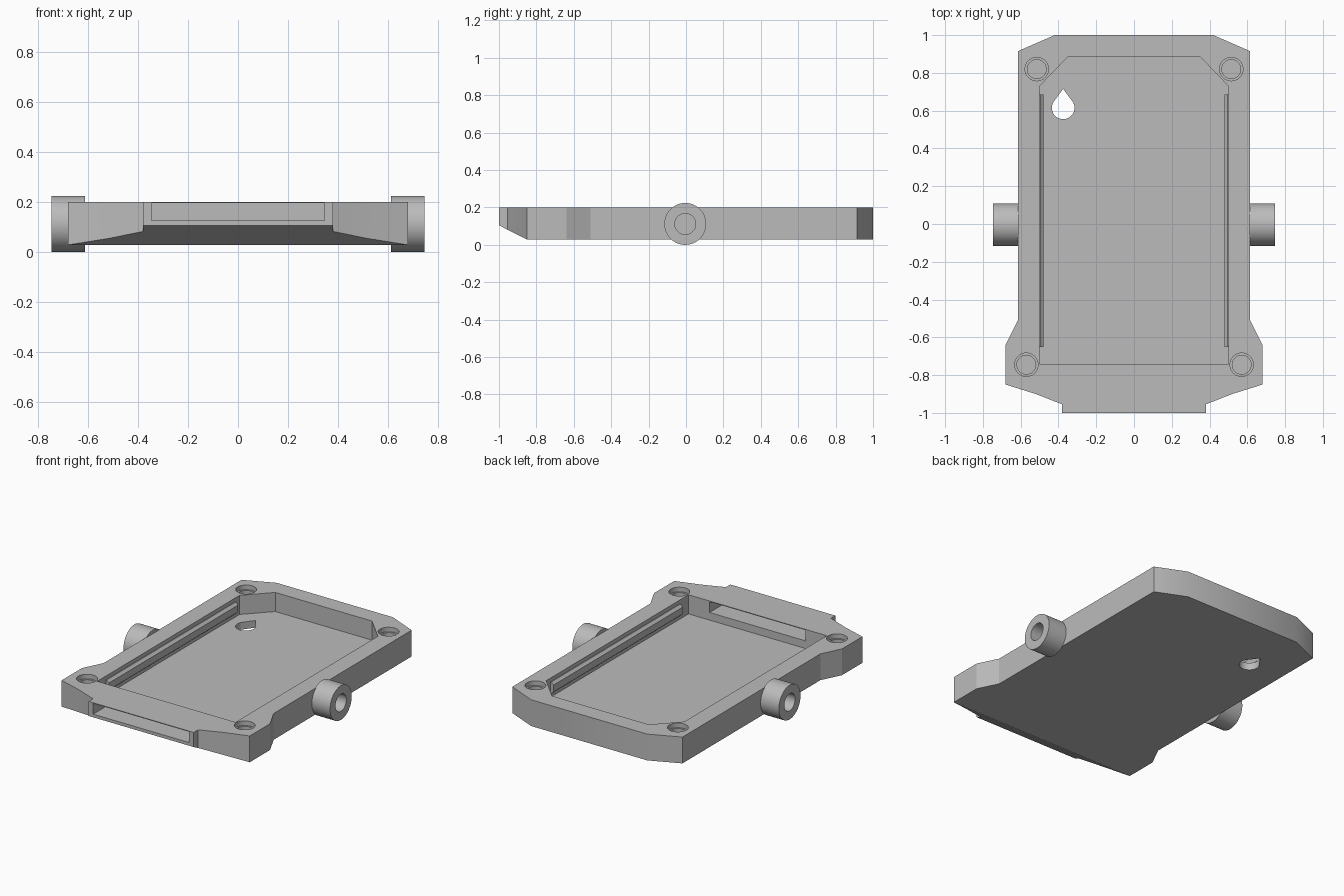
import bpy, bmesh, math
from mathutils import Matrix, Vector

if "Cube" in bpy.data.objects:
    bpy.data.objects.remove(bpy.data.objects["Cube"])

grey = bpy.data.materials.new("plain grey")
grey.diffuse_color = (0.5, 0.5, 0.5, 1)
grey.use_nodes = True
grey.node_tree.nodes["Principled BSDF"].inputs["Base Color"].default_value = grey.diffuse_color

BOTTOM, TOP, FLOOR = 0.028, 0.2, 0.075


def finish(name, bm):
    bmesh.ops.recalc_face_normals(bm, faces=bm.faces)
    mesh = bpy.data.meshes.new(name)
    bm.to_mesh(mesh)
    bm.free()
    mesh.materials.append(grey)
    ob = bpy.data.objects.new(name, mesh)
    bpy.context.collection.objects.link(ob)
    return ob


def prism(name, points, lo, hi, axis="Z"):
    """Extrude an outline: XY along z, YZ along x, or XZ along y."""
    place = {"Z": lambda a, b, c: (a, b, c),
             "X": lambda a, b, c: (c, a, b),
             "Y": lambda a, b, c: (a, c, b)}[axis]
    bm = bmesh.new()
    face = bm.faces.new([bm.verts.new(place(a, b, lo)) for a, b in points])
    ext = bmesh.ops.extrude_face_region(bm, geom=[face])
    verts = [v for v in ext["geom"] if isinstance(v, bmesh.types.BMVert)]
    bmesh.ops.translate(bm, verts=verts,
                        vec=Vector(place(0, 0, hi)) - Vector(place(0, 0, lo)))
    return finish(name, bm)


def circle(cx, cy, r, n=40):
    return [(cx + r * math.cos(2 * math.pi * i / n),
             cy + r * math.sin(2 * math.pi * i / n)) for i in range(n)]


def rect(x0, x1, y0, y1):
    return [(x0, y0), (x1, y0), (x1, y1), (x0, y1)]


def mirrored(half):
    return half + [(-x, y) for x, y in reversed(half)]


def activate(ob):
    bpy.ops.object.select_all(action="DESELECT")
    ob.select_set(True)
    bpy.context.view_layer.objects.active = ob


def cut(ob, cutter):
    mod = ob.modifiers.new("cut", "BOOLEAN")
    mod.operation = "DIFFERENCE"
    mod.solver = "EXACT"
    mod.object = cutter
    activate(ob)
    bpy.ops.object.modifier_apply(modifier=mod.name)
    bpy.data.objects.remove(cutter)


def smooth(ob):
    activate(ob)
    bpy.ops.object.shade_smooth_by_angle(angle=math.radians(25))


# Tray body with flared front corners and clipped rear corners
tray = prism("tray_body", mirrored([
    (0.38, -1), (0.38, -0.955), (0.52, -0.9), (0.68, -0.85), (0.68, -0.64),
    (0.615, -0.51), (0.615, 0.915), (0.42, 1)]), BOTTOM, TOP)

# Sloped underside at the front lip
cut(tray, prism("lip_cutter", [(-0.85, BOTTOM), (-1.05, 0.13), (-1.05, -0.1),
                               (-0.85, -0.1)], -1, 1, "X"))

# Recessed pocket
cut(tray, prism("pocket_cutter", mirrored([
    (0.5, -0.74), (0.5, 0.73), (0.35, 0.885)]), FLOOR, 0.3))

# Slot from the pocket out through the front lip
cut(tray, prism("slot_cutter", rect(-0.347, 0.347, -1.1, -0.7), 0.125, 0.195))

# Stepped blind holes in the corners
for x, y in ((0.515, 0.82), (0.57, -0.745)):
    for s in (-1, 1):
        cut(tray, prism("hole_cutter", circle(s * x, y, 0.062), 0.17, 0.3))
        cut(tray, prism("hole_cutter", circle(s * x, y, 0.05), 0.14, 0.3))

# Teardrop hole through the floor
drop = [(-0.375, 0.715)]
for i in range(25):
    a = math.radians(150 + 240 * i / 24)
    drop.append((-0.375 + 0.06 * math.cos(a), 0.615 + 0.06 * math.sin(a)))
cut(tray, prism("drop_cutter", drop, -0.1, 0.15))
smooth(tray)

for s, side in ((-1, "left"), (1, "right")):
    # Bevelled rail along the pocket wall
    prism(side + "_rail", [(s * 0.51, 0.1), (s * 0.495, 0.1), (s * 0.478, 0.115),
                           (s * 0.478, 0.16), (s * 0.495, 0.175),
                           (s * 0.51, 0.175)], -0.65, 0.685, "Y")
    # Hollow side pivot
    a, b = sorted((s * 0.612, s * 0.747))
    pivot = prism(side + "_pivot", circle(-0.004, 0.112, 0.112, 48), a, b, "X")
    cut(pivot, prism("bore_cutter", circle(-0.004, 0.112, 0.056), a - 0.1, b + 0.1, "X"))
    smooth(pivot)
